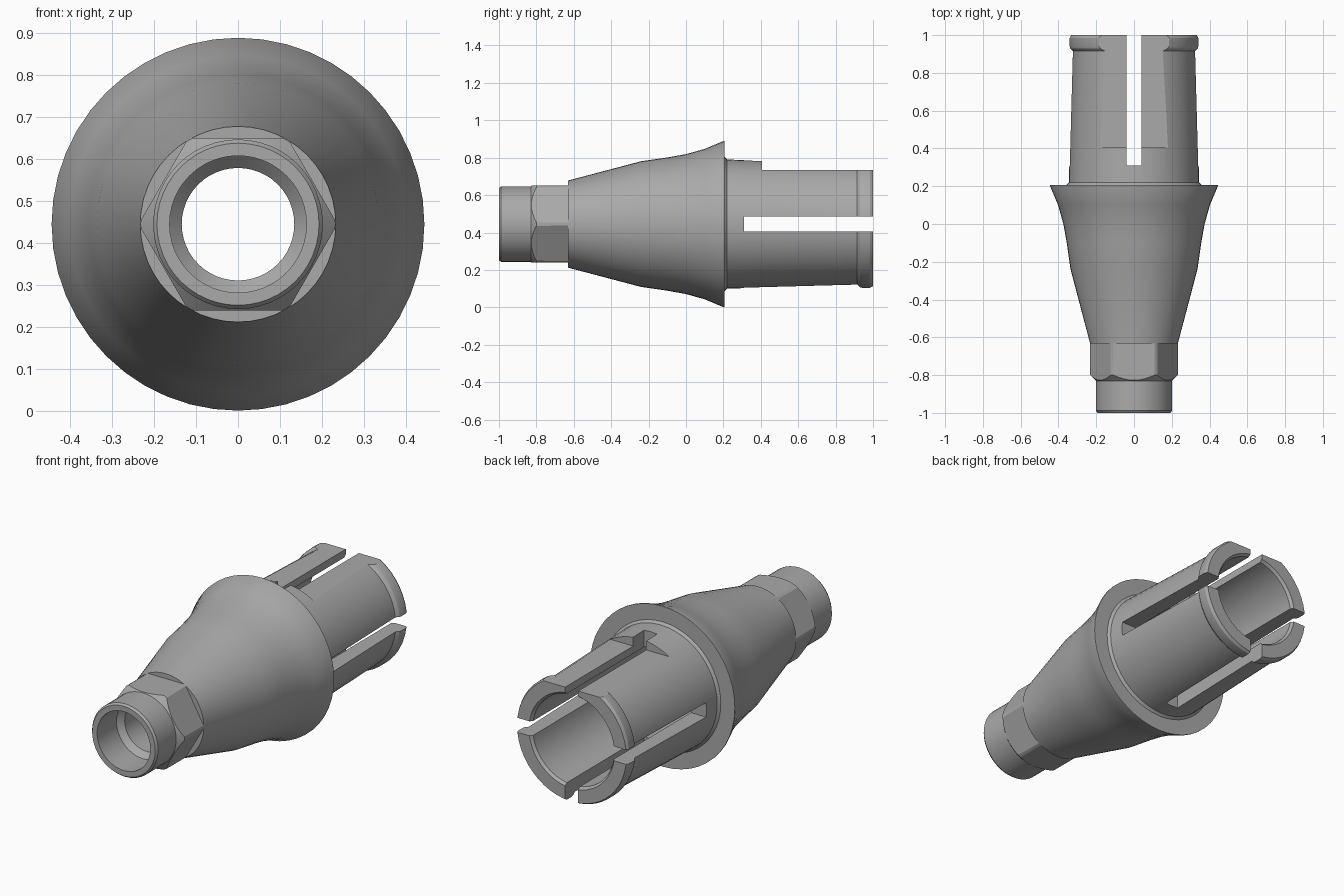
import bpy, bmesh, math
from mathutils import Vector, Matrix

AXIS_Z = 0.445
STEPS = 48

cube = bpy.data.objects.get("Cube")
if cube:
    bpy.data.objects.remove(cube, do_unlink=True)

metal = bpy.data.materials.new("satin grey metal")
GREY = (0.4, 0.4, 0.4, 1)
metal.diffuse_color = GREY
metal.use_nodes = True
metal.node_tree.nodes["Principled BSDF"].inputs["Base Color"].default_value = GREY


def finish(bm, name):
    """Turn a bmesh into an object on the long axis."""
    bmesh.ops.recalc_face_normals(bm, faces=bm.faces)
    bmesh.ops.translate(bm, verts=bm.verts, vec=(0, 0, AXIS_Z))
    mesh = bpy.data.meshes.new(name)
    bm.to_mesh(mesh)
    bm.free()
    obj = bpy.data.objects.new(name, mesh)
    bpy.context.collection.objects.link(obj)
    return obj


def revolve(name, profile):
    """Spin a closed (y, radius) profile around the y axis."""
    bm = bmesh.new()
    vs = [bm.verts.new((r, y, 0)) for y, r in profile]
    es = [bm.edges.new((vs[i - 1], vs[i])) for i in range(len(vs))]
    bmesh.ops.spin(bm, geom=vs + es, cent=(0, 0, 0), axis=(0, 1, 0),
                   angle=math.tau, steps=STEPS)
    bmesh.ops.remove_doubles(bm, verts=bm.verts, dist=1e-5)
    return finish(bm, name)


def box(name, low, high):
    bm = bmesh.new()
    low, high = Vector(low), Vector(high)
    bmesh.ops.create_cube(bm, size=1, matrix=Matrix.Translation((low + high) / 2)
                          @ Matrix.Diagonal((*(high - low), 1)))
    return finish(bm, name)


def hex_ring(name, inner, outer, y0, y1):
    """A thick tube with a hexagonal hole."""
    bm = bmesh.new()
    loops = []
    for r, y in ((inner, y0), (outer, y0), (outer, y1), (inner, y1)):
        loops.append([bm.verts.new((r * math.cos(k * math.pi / 3), y,
                                    r * math.sin(k * math.pi / 3))) for k in range(6)])
    for i in range(4):
        a, b = loops[i - 1], loops[i]
        for k in range(6):
            bm.faces.new((a[k - 1], a[k], b[k], b[k - 1]))
    return finish(bm, name)


def cut(obj, cutter):
    cutter.hide_render = True
    mod = obj.modifiers.new(cutter.name, 'BOOLEAN')
    mod.operation = 'DIFFERENCE'
    mod.solver = 'EXACT'
    mod.object = cutter
    bpy.context.view_layer.objects.active = obj
    bpy.ops.object.modifier_apply(modifier=mod.name)
    bpy.data.objects.remove(cutter, do_unlink=True)


# Outer wall from the front collar to the rear lip, then back along the bore
outer_wall = [
    (-1.0, 0.193), (-0.988, 0.202), (-0.83, 0.202), (-0.80, 0.232),   # collar, hex
    (-0.63, 0.233), (-0.24, 0.336), (-0.1, 0.356), (0.0, 0.374),      # flared cone
    (0.1, 0.402), (0.2, 0.444), (0.207, 0.444),                       # flange rim
    (0.207, 0.358), (0.22, 0.345), (0.915, 0.326),                    # post
    (0.93, 0.34), (0.94, 0.343), (0.985, 0.343), (1.0, 0.335),        # lip
]
bore = [
    (1.0, 0.262), (0.985, 0.25), (-0.3, 0.25), (-0.42, 0.134),        # rear bore
    (-0.8, 0.134), (-0.83, 0.163), (-1.0, 0.163),                     # front socket
]
body = revolve("connector_body", outer_wall + bore)

# Hexagonal drive section behind the collar
cut(body, hex_ring("hex_cutter", 0.237, 0.6, -0.9, -0.632))

# Flat on top of the post
cut(body, box("flat_cutter", (-0.6, 0.405, 0.288), (0.6, 1.2, 0.7)))

# Four slots that split the post into spring fingers
cut(body, box("upright_slot", (-0.04, 0.31, -0.6), (0.04, 1.2, 0.6)))
cut(body, box("cross_slot", (-0.6, 0.31, -0.04), (0.6, 1.2, 0.04)))

# Smooth shading with sharp machined edges
body.data.materials.clear()
body.data.materials.append(metal)
for poly in body.data.polygons:
    poly.material_index = 0
bpy.ops.object.select_all(action='DESELECT')
body.select_set(True)
bpy.context.view_layer.objects.active = body
bpy.ops.object.shade_smooth_by_angle(angle=math.radians(25))
